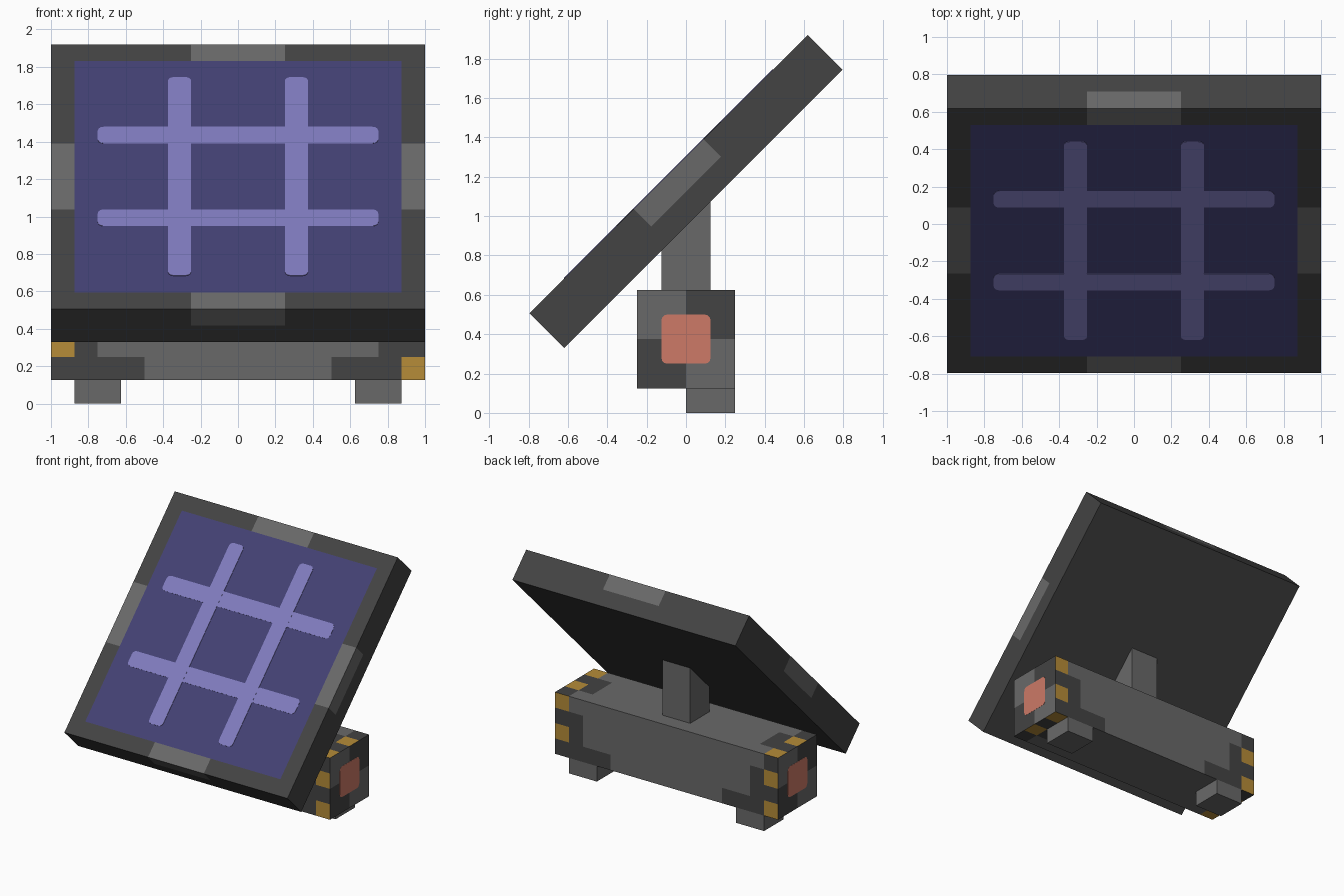
import bpy, bmesh, math
from mathutils import Matrix

if "Cube" in bpy.data.objects:
    bpy.data.objects.remove(bpy.data.objects["Cube"])


def srgb(r, g, b):
    lin = [c / 255 / 12.92 if c < 11 else ((c / 255 + 0.055) / 1.055) ** 2.4 for c in (r, g, b)]
    return (*lin, 1.0)


def material(name, rgb):
    m = bpy.data.materials.new(name)
    m.diffuse_color = srgb(*rgb)
    m.use_nodes = True
    m.node_tree.nodes["Principled BSDF"].inputs["Base Color"].default_value = m.diffuse_color
    return m


MATS = [material("dark_grey", (67, 67, 67)), material("light_grey", (105, 105, 105)),
        material("hazard_yellow", (182, 140, 56)), material("cell_blue", (67, 65, 115)),
        material("grid_lilac", (127, 123, 189)), material("port_red", (205, 122, 103))]
DARK, LIGHT, YELLOW, BLUE, LILAC, RED = range(6)


def finish(name, bm, matrix=Matrix()):
    bmesh.ops.recalc_face_normals(bm, faces=bm.faces)
    mesh = bpy.data.meshes.new(name)
    bm.to_mesh(mesh)
    bm.free()
    for m in MATS:
        mesh.materials.append(m)
    ob = bpy.data.objects.new(name, mesh)
    ob.matrix_world = matrix
    bpy.context.collection.objects.link(ob)
    return ob


def cut_box(name, cuts, rule, matrix=Matrix()):
    """Box sliced at the given x, y, z positions; rule(axis, side, centre) colours each face."""
    bm = bmesh.new()
    for axis in range(3):
        a, b = (axis + 1) % 3, (axis + 2) % 3
        for side in (-1, 1):
            for a0, a1 in zip(cuts[a], cuts[a][1:]):
                for b0, b1 in zip(cuts[b], cuts[b][1:]):
                    vs = []
                    for p, q in ((a0, b0), (a1, b0), (a1, b1), (a0, b1)):
                        co = [0, 0, 0]
                        co[axis], co[a], co[b] = cuts[axis][0 if side < 0 else -1], p, q
                        vs.append(bm.verts.new(co))
                    f = bm.faces.new(vs)
                    f.material_index = rule(axis, side, f.calc_center_median())
    bmesh.ops.remove_doubles(bm, verts=bm.verts, dist=1e-4)
    return finish(name, bm, matrix)


def plate(name, w, h, color, matrix, r=0.03, t=0.001):
    """Thin rounded rectangle facing local +z."""
    bm = bmesh.new()
    vs = []
    for i, (sx, sy) in enumerate(((1, 1), (-1, 1), (-1, -1), (1, -1))):
        for k in range(4):
            ang = math.radians(90 * i + 30 * k)
            vs.append(bm.verts.new((sx * (w / 2 - r) + r * math.cos(ang),
                                    sy * (h / 2 - r) + r * math.sin(ang), 0)))
    face = bm.faces.new(vs)
    ext = bmesh.ops.extrude_face_region(bm, geom=[face])
    bmesh.ops.translate(bm, vec=(0, 0, t),
                        verts=[v for v in ext["geom"] if isinstance(v, bmesh.types.BMVert)])
    for f in bm.faces:
        f.material_index = color
    return finish(name, bm, matrix)


def steps(lo, hi, n):
    return [lo + (hi - lo) * i / n for i in range(n + 1)]


# Base: light body, dark stepped corners, yellow checks at both ends
def base_rule(axis, side, c):
    if axis == 0:
        return LIGHT if (c.y * side < 0) == (c.z > 0.375) else DARK
    if axis == 1:
        row, u = int((0.625 - c.z) / 0.125), -side * c.x
        limit = (0.875, 0.75, 0.75, 0.5)[row]
    else:
        row, u = int((0.25 - side * c.y) / 0.125), c.x
        limit = (0.875, 0.75, 0.75, 0.875)[row]
    if abs(c.x) > 0.875 and (row + (u > 0)) % 2 == 0:
        return YELLOW
    return DARK if abs(c.x) > limit else LIGHT


cut_box("base", (steps(-1, 1, 16), steps(-0.25, 0.25, 4), steps(0.125, 0.625, 4)), base_rule)

# Feet and post
for s, side_name in ((-1, "left"), (1, "right")):
    cut_box("foot_" + side_name, (sorted((0.625 * s, 0.875 * s)), (0, 0.25), (0, 0.125)),
            lambda *_: LIGHT)
    # Red port on each end of the base
    plate("port_" + side_name, 0.25, 0.25, RED,
          Matrix.Translation((s, 0, 0.375)) @ Matrix.Rotation(s * math.pi / 2, 4, 'Y'))
cut_box("post", ((-0.125, 0.125), (-0.125, 0.125), (0.625, 1.1)), lambda *_: LIGHT)

# Tilted panel: dark frame, blue face, light clips wrapping the middle of each edge
TILT = Matrix.Translation((0, 0, 1.125)) @ Matrix.Rotation(math.pi / 4, 4, 'X')


def panel_rule(axis, side, c):
    if axis == 2:
        if side < 0:
            return DARK
        if max(abs(c.x), abs(c.y)) < 0.875:
            return BLUE
        return LIGHT if min(abs(c.x), abs(c.y)) < 0.25 else DARK
    along = c.y if axis == 0 else c.x
    return LIGHT if abs(along) < 0.25 and c.z > 0 else DARK


edge = (-1, -0.875, -0.25, 0.25, 0.875, 1)
cut_box("panel", (edge, edge, (-0.125, 0, 0.125)), panel_rule, TILT)

# Grid bars on the panel face
for s in (-1, 1):
    tag = "a" if s < 0 else "b"
    plate("grid_bar_upright_" + tag, 0.125, 1.5, LILAC,
          TILT @ Matrix.Translation((0.3125 * s, 0, 0.125)), t=0.003)
    plate("grid_bar_across_" + tag, 1.5, 0.125, LILAC,
          TILT @ Matrix.Translation((0, 0.3125 * s, 0.125)), t=0.002)
